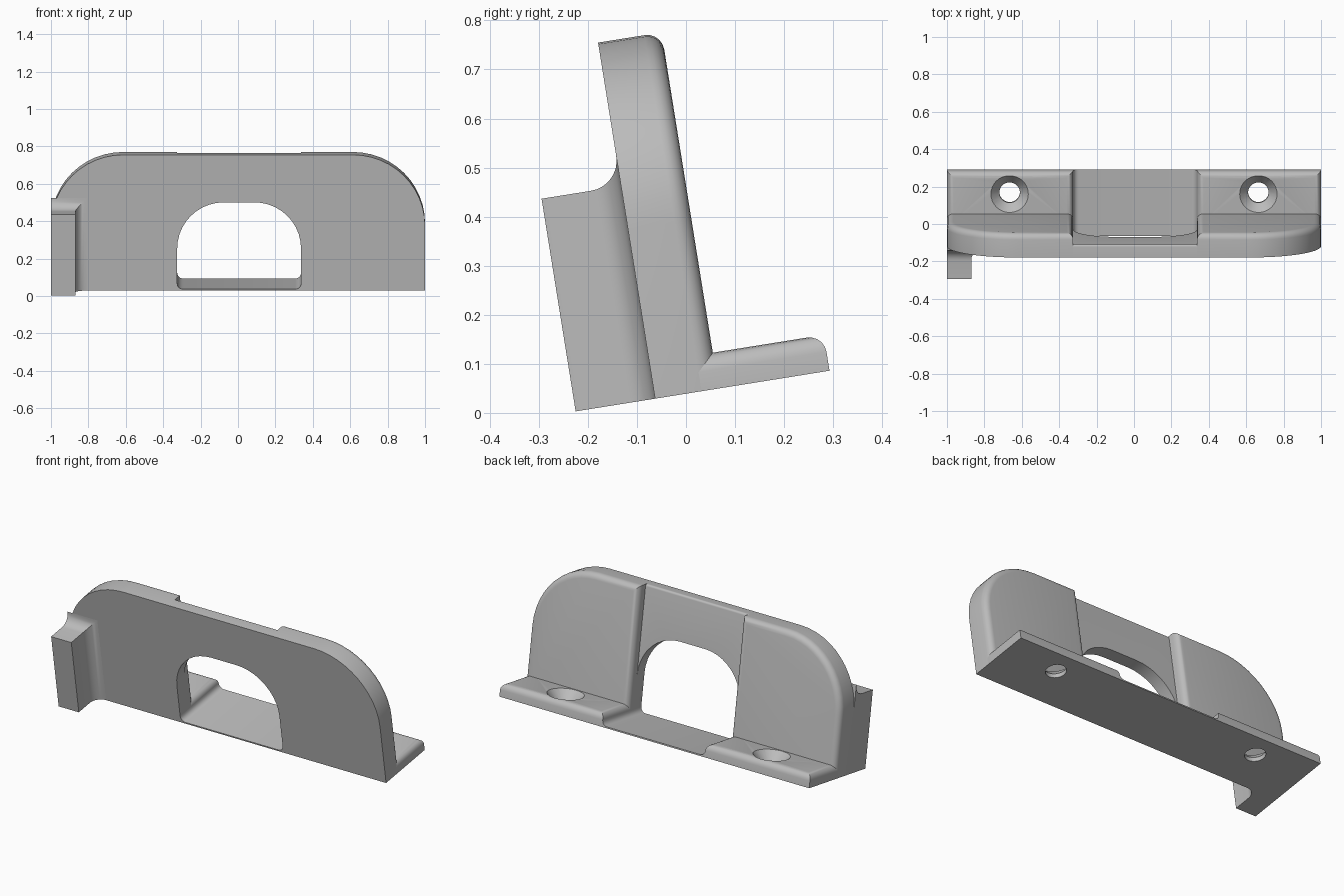
import bpy, bmesh
from math import sin, cos, pi, radians, sqrt
from mathutils import Matrix, Vector

if "Cube" in bpy.data.objects:
    bpy.data.objects.remove(bpy.data.objects["Cube"])

grey = bpy.data.materials.new("plain grey")
grey.use_nodes = True
colour = (0.5, 0.5, 0.5, 1)
grey.diffuse_color = colour
grey.node_tree.nodes["Principled BSDF"].inputs["Base Color"].default_value = colour

# The whole bracket leans back on its bottom edge
TILT = Matrix.Translation((0, -0.063, 0.029)) @ Matrix.Rotation(radians(9.1), 4, 'X')

PLATE, THIN, HEIGHT = 0.131, 0.07, 0.735
FOOT, DEPTH, FLOOR = 0.074, 0.36, 0.008
CENTRE, HALF = 0.006, 0.331
ROUND = 0.035


def loft(name, rings, pick=None, radius=ROUND):
    """Skin closed rings, cap both ends and round the picked edges."""
    bm = bmesh.new()
    rows = [[bm.verts.new(p) for p in ring] for ring in rings]
    n = len(rows[0])
    for a, b in zip(rows, rows[1:]):
        for i in range(n):
            j = (i + 1) % n
            bm.faces.new((a[i], a[j], b[j], b[i]))
    bm.faces.new(rows[0])
    bm.faces.new(rows[-1])
    bmesh.ops.recalc_face_normals(bm, faces=bm.faces)
    if pick:
        edges = [e for e in bm.edges if pick((e.verts[0].co + e.verts[1].co) / 2)]
        bmesh.ops.bevel(bm, geom=edges, offset=radius, segments=5, profile=0.5,
                        affect='EDGES', clamp_overlap=False)
        bmesh.ops.recalc_face_normals(bm, faces=bm.faces)
    bm.transform(TILT)
    mesh = bpy.data.meshes.new(name)
    bm.to_mesh(mesh)
    bm.free()
    mesh.materials.append(grey)
    ob = bpy.data.objects.new(name, mesh)
    bpy.context.collection.objects.link(ob)
    return ob


def prism(name, outline, front, back, pick=None, radius=ROUND):
    """Extrude an x-z outline from front to back."""
    return loft(name, [[(x, y, z) for x, z in outline] for y in (front, back)], pick, radius)


def arc(cx, cz, r, start, end, steps=10):
    return [(cx + r * cos(radians(start + (end - start) * i / steps)),
             cz + r * sin(radians(start + (end - start) * i / steps)))
            for i in range(steps + 1)]


def finish(ob):
    bpy.ops.object.select_all(action='DESELECT')
    ob.select_set(True)
    bpy.context.view_layer.objects.active = ob
    bpy.ops.object.shade_smooth_by_angle(angle=radians(32))


parts = []
left_edge, right_edge = CENTRE - HALF, CENTRE + HALF

for side, s, inner in (("right", -1, left_edge), ("left", 1, right_edge)):
    # Thick upright wing with a large rounded outer corner
    corner = 0.385
    outline = [(inner, 0), (s, 0)]
    outline += [(s * x, z) for x, z in arc(1 - corner, HEIGHT - corner, corner, 0, 90, 12)]
    outline += [(inner, HEIGHT)]
    parts.append(prism(side + "_wing", outline, 0, PLATE,
                       lambda m: m.y > PLATE - 0.001 and m.z > 0.001))

    # Foot pad with rounded upper rim
    pad = prism(side + "_foot_pad", [(inner, 0), (s, 0), (s, FOOT), (inner, FOOT)],
                0.09, DEPTH, lambda m: m.z > FOOT - 0.001 and m.y > 0.1)

    # Countersunk screw hole
    profile = [(0.055, -0.05), (0.055, 0.025), (0.1, FOOT), (0.12, 0.096)]
    rings = [[(s * 0.665 + r * cos(2 * pi * i / 32), 0.238 + r * sin(2 * pi * i / 32), z)
              for i in range(32)] for r, z in profile]
    cutter = loft("screw_hole_cutter", rings)
    cutter.hide_render = True
    mod = pad.modifiers.new("screw_hole", 'BOOLEAN')
    mod.operation = 'DIFFERENCE'
    mod.solver = 'EXACT'
    mod.object = cutter
    bpy.context.view_layer.objects.active = pad
    bpy.ops.object.modifier_apply(modifier=mod.name)
    bpy.data.objects.remove(cutter)
    parts.append(pad)

# Thin centre panel above the arched opening
r, top = 0.25, 0.478
opening = arc(right_edge - r, top - r, r, 0, 90) + arc(left_edge + r, top - r, r, 90, 180)
parts.append(prism("centre_panel",
                   [(right_edge, HEIGHT)] + opening + [(left_edge, HEIGHT)], 0, THIN,
                   lambda m: m.y > THIN - 0.001 and m.z > HEIGHT - 0.001, 0.012))

# Thin centre floor, filleted up into the pads
f = 0.03
floor = [(left_edge, 0), (right_edge, 0)]
floor += arc(right_edge - f, FLOOR + f, f, 0, -90, 5)
floor += arc(left_edge + f, FLOOR + f, f, -90, -180, 5)
parts.append(prism("centre_floor", floor, 0, DEPTH))

# Front end post, flaring into the plate along its side and top
flare, reach, post_top, post_side = 0.062, 0.164, 0.439, -0.87
steps = [(-reach, 0)]
for i in range(9):
    a = pi / 2 * i / 8
    steps.append((-flare * (1 - sin(a)), flare * (1 - cos(a))))
rings = []
for y, grow in steps:
    x, z = post_side + grow, post_top + grow
    rings.append([(-1, y, 0), (x, y, 0), (x, y, z), (-1, y, z)])
# the straight shaft ends where the flare begins
parts.append(loft("end_post", rings))

for ob in parts:
    finish(ob)
